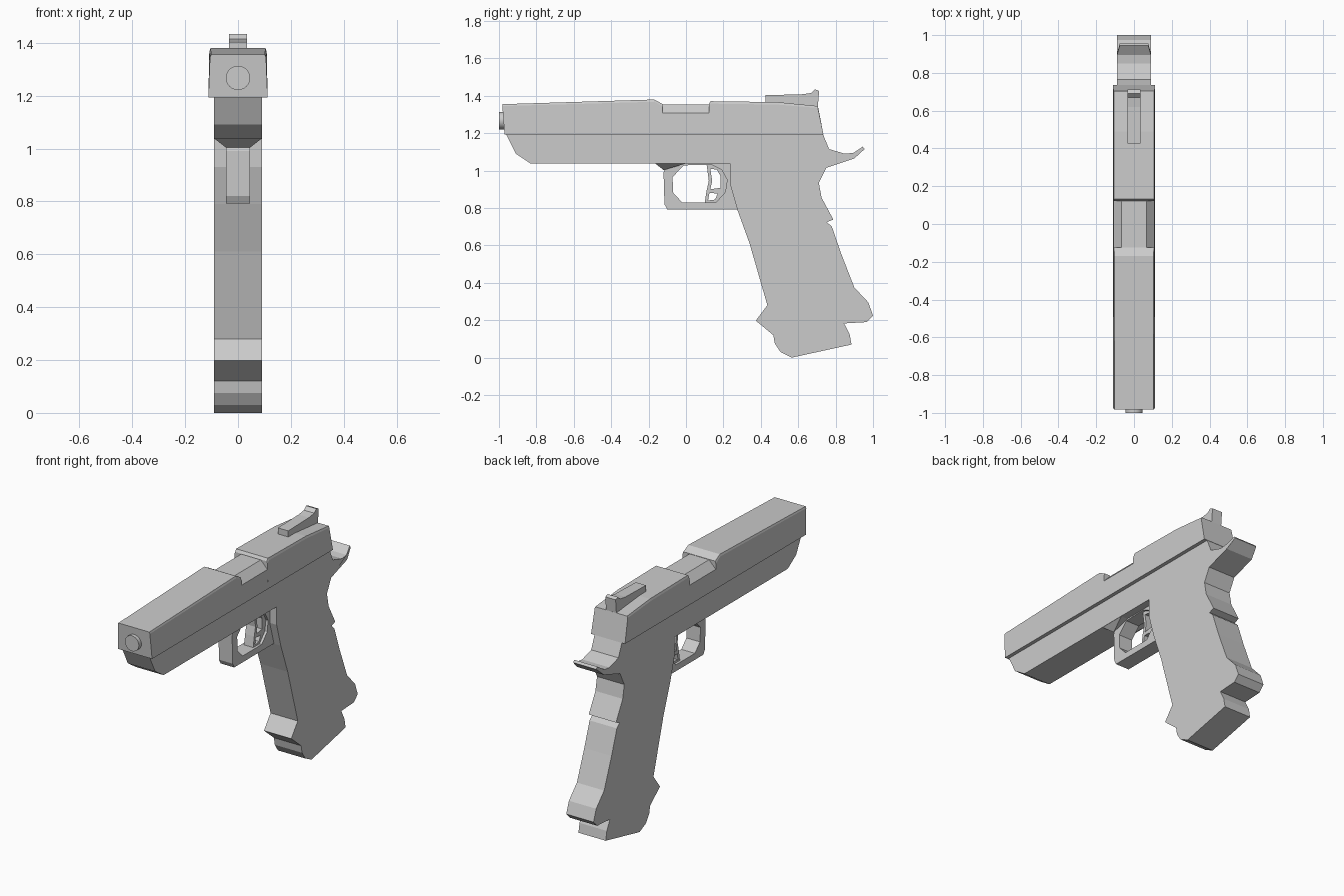
import bpy, bmesh
from math import pi


def make(name, verts, faces):
    mesh = bpy.data.meshes.new(name)
    bm = bmesh.new()
    vs = [bm.verts.new(v) for v in verts]
    for f in faces:
        bm.faces.new([vs[i] for i in f])
    bmesh.ops.recalc_face_normals(bm, faces=bm.faces)
    bm.to_mesh(mesh)
    bm.free()
    ob = bpy.data.objects.new(name, mesh)
    bpy.context.collection.objects.link(ob)
    return ob


def prism(name, profile, w):
    """Extrude a side (y, z) profile across x, from -w to w."""
    n = len(profile)
    verts = [(s * w, y, z) for s in (-1, 1) for y, z in profile]
    faces = [tuple(range(n)), tuple(range(n, 2 * n))]
    faces += [(i, (i + 1) % n, (i + 1) % n + n, i + n) for i in range(n)]
    return make(name, verts, faces)


def ring(name, outer, inner, w):
    """Extruded closed band between two matching side outlines."""
    n = len(outer)
    loops = [(-w, outer), (w, outer), (w, inner), (-w, inner)]
    verts = [(x, y, z) for x, loop in loops for y, z in loop]
    faces = []
    for k in range(4):
        a, b = k * n, (k + 1) % 4 * n
        faces += [(a + i, a + (i + 1) % n, b + (i + 1) % n, b + i) for i in range(n)]
    return make(name, verts, faces)


# Frame with grip, tang and base, as one flat-sided outline
frame = prism("frame_and_grip", [
    (-.965, 1.2), (-.91, 1.09), (-.83, 1.037), (.235, 1.037), (.235, .93),
    (.275, .79), (.34, .61), (.435, .28), (.373, .198), (.467, .12),
    (.475, .075), (.505, .03), (.565, 0), (.885, .07), (.875, .125),
    (.845, .183), (.965, .19), (1, .225), (.975, .295), (.9, .375),
    (.83, .555), (.78, .7), (.753, .725), (.788, .738), (.725, .855),
    (.71, .935), (.75, 1.015), (.9, 1.065), (.955, 1.115), (.945, 1.128),
    (.895, 1.095), (.85, 1.09), (.765, 1.115), (.73, 1.2)], .09)
# Narrow the tip of the tang
for v in frame.data.vertices:
    if v.co.y > .94 and v.co.z > 1:
        v.co.x *= .84

# Slide: sections of (y bottom, y top, z shoulder, z top, shoulder w, top w)
sections = [
    (-.97, -.982, 1.345, 1.355, .106, .102), (-.17, -.17, 1.368, 1.38, .108, .104),
    (-.125, -.125, 1.343, 1.356, .109, .105), (-.125, -.125, 1.308, 1.354, .109, .065),
    (.122, .122, 1.308, 1.354, .109, .065), (.122, .122, 1.343, 1.356, .109, .105),
    (.132, .132, 1.358, 1.371, .109, .105), (.49, .49, 1.353, 1.366, .109, .105),
    (.735, .705, 1.335, 1.345, .109, .105)]
verts, faces = [], []
for yb, yt, zs, zt, ws, wt in sections:
    verts += [(-.112, yb, 1.193), (-ws, yt, zs), (-wt, yt, zt),
              (wt, yt, zt), (ws, yt, zs), (.112, yb, 1.193)]
for k in range(len(sections) - 1):
    a = k * 6
    faces += [(a + i, a + (i + 1) % 6, a + 6 + (i + 1) % 6, a + 6 + i) for i in range(6)]
last = len(verts) - 6
faces += [tuple(range(6)), tuple(range(last, last + 6))]
make("slide", verts, faces)

# Muzzle
bpy.ops.mesh.primitive_cylinder_add(vertices=24, radius=.046, depth=.06,
                                    location=(0, -.97, 1.267), rotation=(pi / 2, 0, 0))
bpy.context.object.name = "muzzle"
bpy.ops.object.shade_smooth_by_angle()

# Rear sight
prism("rear_sight", [(.425, 1.35), (.425, 1.403), (.62, 1.408), (.67, 1.415),
                     (.69, 1.434), (.712, 1.426), (.704, 1.335)], .034)

# Trigger guard and the wedge that joins it to the frame
ring("trigger_guard",
     [(-.12, .99), (-.1, 1.045), (.14, 1.045), (.24, 1.045), (.25, .95),
      (.265, .88), (.28, .792), (-.1, .792), (-.115, .82)],
     [(-.072, .965), (-.012, 1.028), (.135, 1.032), (.19, 1.005), (.22, .95),
      (.21, .885), (.16, .83), (-.02, .83), (-.068, .88)], .045)
make("guard_wedge",
     [(-.09, -.165, 1.038), (-.045, -.12, 1.003), (-.09, 0, 1.038),
      (.09, -.165, 1.038), (.045, -.12, 1.003), (.09, 0, 1.038)],
     [(0, 1, 2), (3, 5, 4), (0, 3, 4, 1), (1, 4, 5, 2), (2, 5, 3, 0)])

# Trigger with two openings
ring("trigger_upper",
     [(.11, 1.035), (.19, 1.035), (.222, .97), (.215, .892), (.11, .892), (.122, .945)],
     [(.13, 1.01), (.165, 1.005), (.185, .97), (.185, .908), (.13, .9), (.14, .945)], .03)
ring("trigger_lower",
     [(.11, .892), (.215, .892), (.165, .828), (.1, .828)],
     [(.125, .88), (.17, .878), (.155, .845), (.118, .84)], .03)
